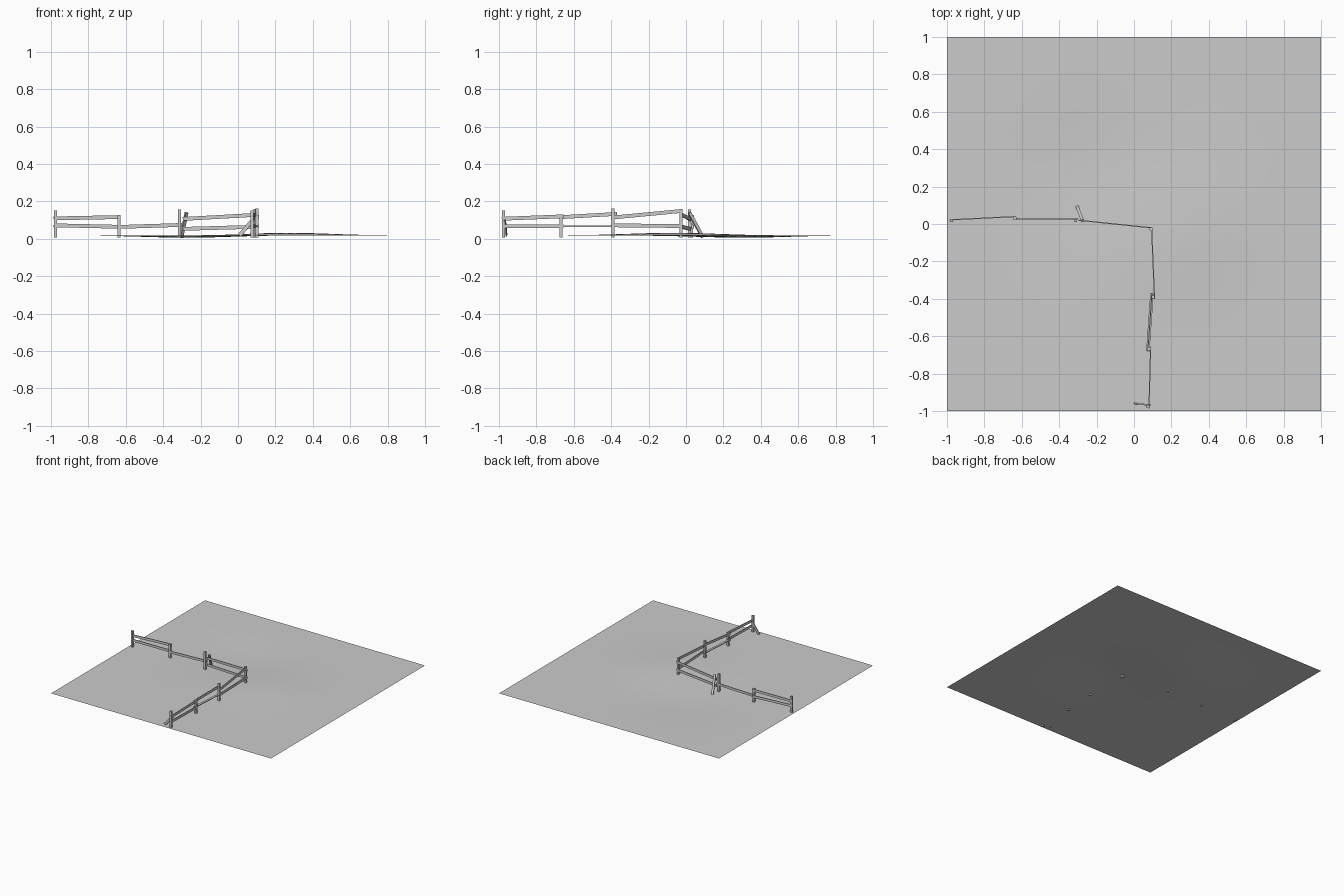
import bpy, bmesh, math
from mathutils import Vector, Matrix

if "Cube" in bpy.data.objects:
    bpy.data.objects.remove(bpy.data.objects["Cube"], do_unlink=True)

grey = bpy.data.materials.new("plain_grey")
grey.use_nodes = True
grey.diffuse_color = (0.6, 0.6, 0.6, 1)
grey.node_tree.nodes["Principled BSDF"].inputs["Base Color"].default_value = (0.6, 0.6, 0.6, 1)


def add_object(name, bm):
    mesh = bpy.data.meshes.new(name)
    bm.to_mesh(mesh)
    bm.free()
    mesh.materials.append(grey)
    obj = bpy.data.objects.new(name, mesh)
    bpy.context.collection.objects.link(obj)
    return obj


def beam(name, start, end, width, height):
    """Box from start to end; height lies in the vertical plane of the beam."""
    a, b = Vector(start), Vector(end)
    along = (b - a).normalized()
    side = Vector((0, 0, 1)).cross(along)
    side = side.normalized() if side.length > 0.01 else Vector((0, 1, 0))
    up = along.cross(side)
    frame = Matrix((along, side, up)).transposed().to_4x4()
    frame.translation = (a + b) / 2
    bm = bmesh.new()
    bmesh.ops.create_cube(bm, size=1, matrix=frame @ Matrix.Diagonal(((b - a).length, width, height, 1)))
    return add_object(name, bm)


def ground_height(x, y):
    def bump(cx, cy, r):
        return math.exp(-((x - cx) ** 2 + (y - cy) ** 2) / r ** 2)
    fade = (1 - x ** 4) * (1 - y ** 4)
    return 0.018 + fade * (0.015 * bump(0.25, -0.05, 0.35) - 0.013 * bump(-0.25, 0.3, 0.38))


# Gently rolling ground sheet
bm = bmesh.new()
bmesh.ops.create_grid(bm, x_segments=24, y_segments=24, size=1)
for v in bm.verts:
    v.co.z = ground_height(v.co.x, v.co.y)
for f in bm.faces:
    f.smooth = True
add_object("ground", bm)

# Upright posts: x, y, top
posts = [(-0.975, 0.02, 0.15), (-0.637, 0.03, 0.127), (-0.312, 0.02, 0.157),
         (0.09, -0.028, 0.16), (0.102, -0.39, 0.162), (0.084, -0.668, 0.125),
         (0.075, -0.975, 0.152)]
for i, (x, y, top) in enumerate(posts):
    beam(f"post_{i + 1}", (x, y, 0.008), (x, y, top), 0.016, 0.016)

# Slanted post and fallen rail
beam("leaning_post", (-0.303, 0.09, 0.008), (-0.275, 0.018, 0.14), 0.016, 0.016)
beam("fallen_rail", (0.008, -0.96, 0.018), (0.082, -0.968, 0.105), 0.008, 0.02)

# Rails by span: start and end in plan, then start and end heights of each rail
spans = [((-0.985, 0.022), (-0.63, 0.04), [(0.109, 0.116), (0.072, 0.064)]),
         ((-0.645, 0.026), (-0.3, 0.028), [(0.063, 0.074)]),
         ((-0.295, 0.02), (0.098, -0.021), [(0.106, 0.128), (0.053, 0.064)]),
         ((0.094, -0.02), (0.11, -0.4), [(0.149, 0.113), (0.068, 0.072)]),
         ((0.096, -0.37), (0.074, -0.68), [(0.133, 0.115), (0.067, 0.067)]),
         ((0.089, -0.655), (0.08, -0.985), [(0.12, 0.107), (0.067, 0.067)])]
for i, (a, b, heights) in enumerate(spans):
    for j, (za, zb) in enumerate(heights):
        flat = i == 4 and j == 1
        size = (0.018, 0.006) if flat else (0.006, 0.02)
        beam(f"rail_{i + 1}_{'lower' if j else 'upper'}", (*a, za), (*b, zb), *size)
